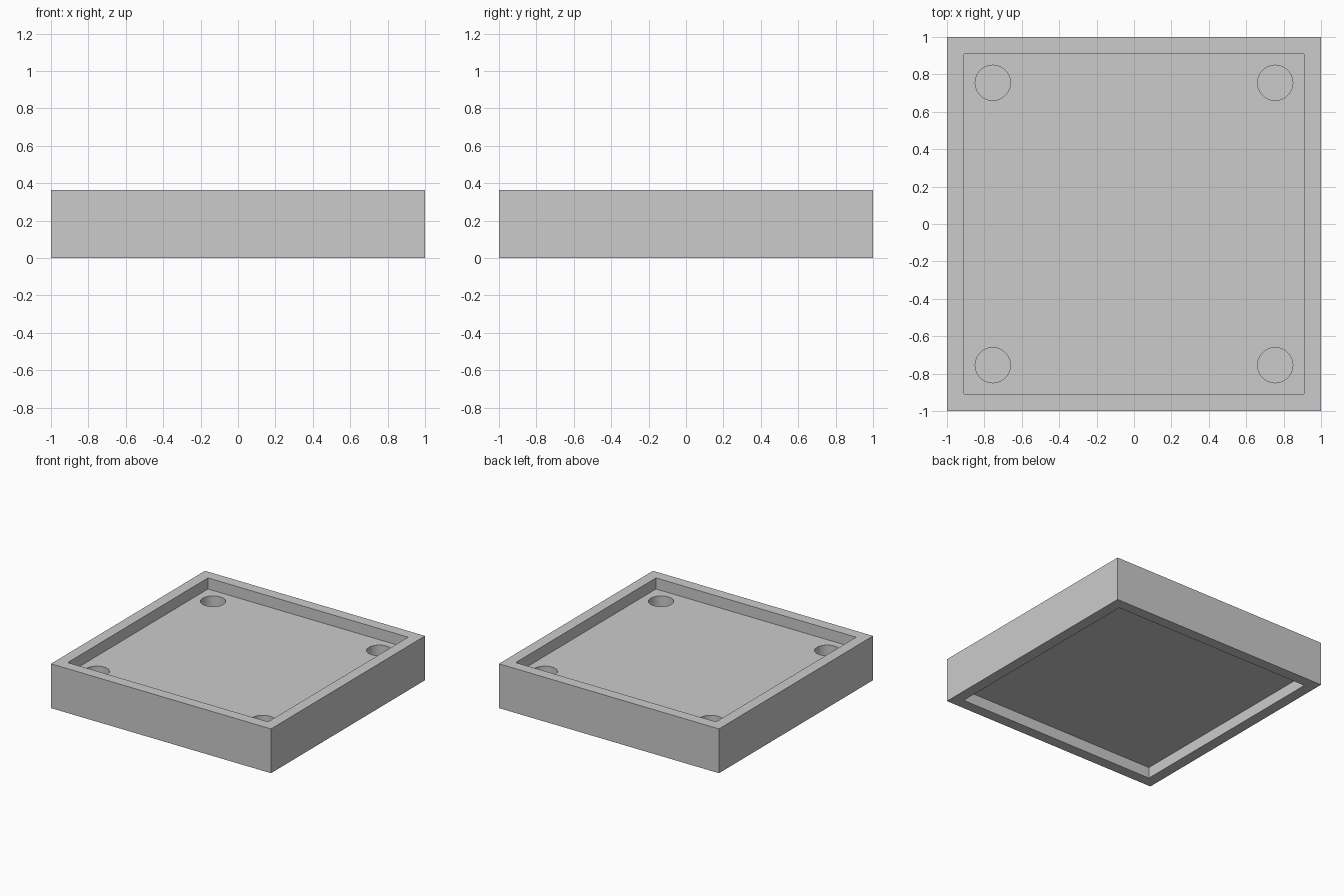
import bpy

if "Cube" in bpy.data.objects:
    bpy.data.objects.remove(bpy.data.objects["Cube"])

HEIGHT = 0.364      # overall height
INNER = 0.91        # half width inside the rims
RECESS = 0.091      # depth of the top and bottom recesses
HOLE_R, HOLE_POS, HOLE_DEPTH = 0.094, 0.755, 0.091
OVER = 0.05         # cutters overshoot open faces


def box(name, half, z0, z1):
    bpy.ops.mesh.primitive_cube_add(size=1, location=(0, 0, (z0 + z1) / 2))
    ob = bpy.context.object
    ob.name = name
    ob.scale = (2 * half, 2 * half, z1 - z0)
    bpy.ops.object.transform_apply(location=True, rotation=False, scale=True)
    return ob


def cut(target, cutter):
    cutter.hide_render = True
    mod = target.modifiers.new(cutter.name, 'BOOLEAN')
    mod.operation = 'DIFFERENCE'
    mod.solver = 'EXACT'
    mod.object = cutter
    bpy.context.view_layer.objects.active = target
    bpy.ops.object.modifier_apply(modifier=mod.name)
    bpy.data.objects.remove(cutter, do_unlink=True)


# Square tray body
tray = box("square_tray", 1.0, 0, HEIGHT)

# Shallow recess above and below, leaving a rim on both sides
floor_z = HEIGHT - RECESS
cut(tray, box("top_recess", INNER, floor_z, HEIGHT + OVER))
cut(tray, box("bottom_recess", INNER, -OVER, RECESS))

# Blind round socket in each corner of the upper floor
for sx in (-1, 1):
    for sy in (-1, 1):
        depth = HOLE_DEPTH + OVER
        bpy.ops.mesh.primitive_cylinder_add(
            vertices=64, radius=HOLE_R, depth=depth,
            location=(sx * HOLE_POS, sy * HOLE_POS, floor_z + OVER - depth / 2))
        socket = bpy.context.object
        socket.name = "corner_socket"
        cut(tray, socket)

# Smooth socket walls, crisp edges elsewhere
bpy.ops.object.select_all(action='DESELECT')
tray.select_set(True)
bpy.context.view_layer.objects.active = tray
bpy.ops.object.shade_smooth_by_angle()
